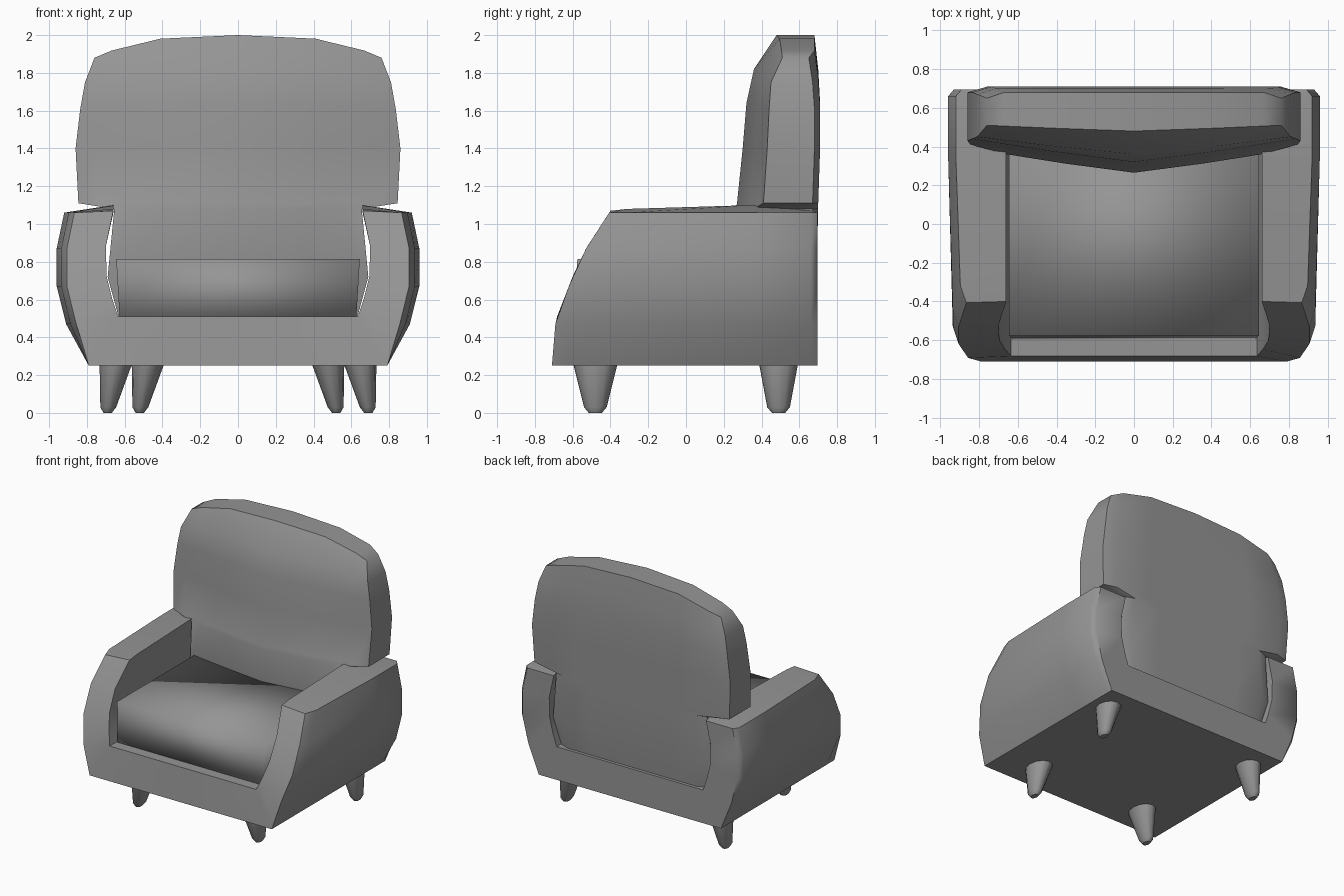
import bpy, bmesh, math
from mathutils import Vector

old = bpy.data.objects.get("Cube")
if old:
    bpy.data.objects.remove(old, do_unlink=True)

GREY = (0.3, 0.3, 0.3, 1)
grey = bpy.data.materials.new("grey upholstery")
grey.use_nodes = True
grey.diffuse_color = GREY
grey.node_tree.nodes["Principled BSDF"].inputs["Base Color"].default_value = GREY


def finish(name, bm, angle):
    """Turn a bmesh into a named, shaded object."""
    bmesh.ops.recalc_face_normals(bm, faces=bm.faces)
    mesh = bpy.data.meshes.new(name)
    bm.to_mesh(mesh)
    bm.free()
    mesh.materials.append(grey)
    obj = bpy.data.objects.new(name, mesh)
    bpy.context.collection.objects.link(obj)
    bpy.ops.object.select_all(action='DESELECT')
    obj.select_set(True)
    bpy.context.view_layer.objects.active = obj
    bpy.ops.object.shade_smooth_by_angle(angle=math.radians(angle))
    return obj


def loft(name, rings, angle):
    """Skin rings, each a pair of facing point rows, and cap both ends with quads."""
    bm = bmesh.new()
    loops = [[bm.verts.new(p) for p in a + b[::-1]] for a, b in rings]
    n = len(loops[0])
    for lo, hi in zip(loops, loops[1:]):
        for i in range(n):
            j = (i + 1) % n
            bm.faces.new((lo[i], lo[j], hi[j], hi[i]))
    for cap in (loops[0], loops[-1]):
        for i in range(n // 2 - 1):
            bm.faces.new((cap[i], cap[i + 1], cap[n - 2 - i], cap[n - 1 - i]))
    return finish(name, bm, angle)


def interp(x, table):
    for (x0, y0), (x1, y1) in zip(table, table[1:]):
        if x <= x1:
            return y0 + (y1 - y0) * (x - x0) / (x1 - x0)
    return table[-1][1]


# Frame: U-shaped section, arms and base in one sweep from front to back
OUTER = [(0, .25), (.79, .25), (.91, .47), (.96, .67), (.96, .87), (.92, 1.06)]
INNER = [(0, .51), (.635, .51), (.665, .60), (.695, .72), (.70, .88), (.66, 1.10)]
FRONT = [(.25, -.71), (.49, -.69), (.80, -.57), (.92, -.50), (1.07, -.40), (1.10, -.39)]


def mirrored(half):
    return [(-x, z) for x, z in half[:0:-1]] + half


def frame_ring(depth, inset, widen, drop, from_front):
    rows = []
    for half, is_outer in ((OUTER, True), (INNER, False)):
        row = []
        for x, z in mirrored(half):
            if is_outer and z > .3:
                x = x * widen - math.copysign(inset, x)
            if z > 1.08:
                z -= drop
            y = interp(z, FRONT) + depth if from_front else depth
            row.append((x, y, z))
        rows.append(row)
    return rows


loft("frame", [
    frame_ring(0, .04, .985, .03, True),
    frame_ring(.09, 0, .975, .02, True),
    frame_ring(.35, 0, 1, 0, False),
    frame_ring(.66, 0, 1, .03, False),
    frame_ring(.695, .03, 1, .04, False),
], 50)

# Backrest: stacked rows of (height, crown, half width, front centre, front edge, back)
ROWS = [
    (.50, 0, .63, .33, .40, .67), (.72, 0, .69, .30, .39, .69),
    (1.08, 0, .655, .265, .36, .70), (1.11, 0, .845, .27, .41, .70),
    (1.40, 0, .86, .30, .43, .71), (1.61, .03, .835, .32, .44, .71),
    (1.75, .07, .81, .36, .45, .70), (1.88, .12, .76, .48, .51, .68),
]
COLUMNS = (-1, -.88, -.54, 0, .54, .88, 1)


def back_ring(z, crown, half, centre, edge, back):
    front_row, back_row = [], []
    for u in COLUMNS:
        height = z + crown * (1 - abs(u) ** 3)
        front_row.append((u * half, centre + (edge - centre) * abs(u) ** 1.15, height))
        back_row.append((u * half, back - (.03 if abs(u) == 1 else 0), height))
    return front_row, back_row


loft("backrest", [back_ring(*row) for row in ROWS], 50)

# Seat cushion: block that flares slightly towards the top
bm = bmesh.new()
bmesh.ops.create_cube(bm, size=2)
for v in bm.verts:
    top, front = v.co.z > 0, v.co.y < 0
    v.co.x *= .645 if top else .625
    v.co.y = (-.575 if top else -.60) if front else .45
    v.co.z = .815 if top else .48
finish("seat_cushion", bm, 95)


# Legs: tapered pegs splayed outwards, with a small rounded tip
def leg(name, side, y, top_x, foot_x, top_depth):
    bm = bmesh.new()
    levels = [(.27, .088, top_depth, 0), (.03, .042, .06, .93), (0, .022, .035, 1)]
    loops = []
    for z, rx, ry, t in levels:
        x = side * (top_x + (foot_x - top_x) * t)
        loops.append([bm.verts.new(Vector((x + rx * math.cos(a), y + ry * math.sin(a), z)))
                      for a in (math.tau * k / 12 for k in range(12))])
    for lo, hi in zip(loops, loops[1:]):
        for i in range(12):
            j = (i + 1) % 12
            bm.faces.new((lo[i], lo[j], hi[j], hi[i]))
    bm.faces.new(loops[0])
    bm.faces.new(loops[-1])
    finish(name, bm, 50)


for side, label in ((1, "left"), (-1, "right")):
    leg("front_leg_" + label, side, -.48, .475, .52, .12)
    leg("back_leg_" + label, side, .49, .645, .69, .105)
